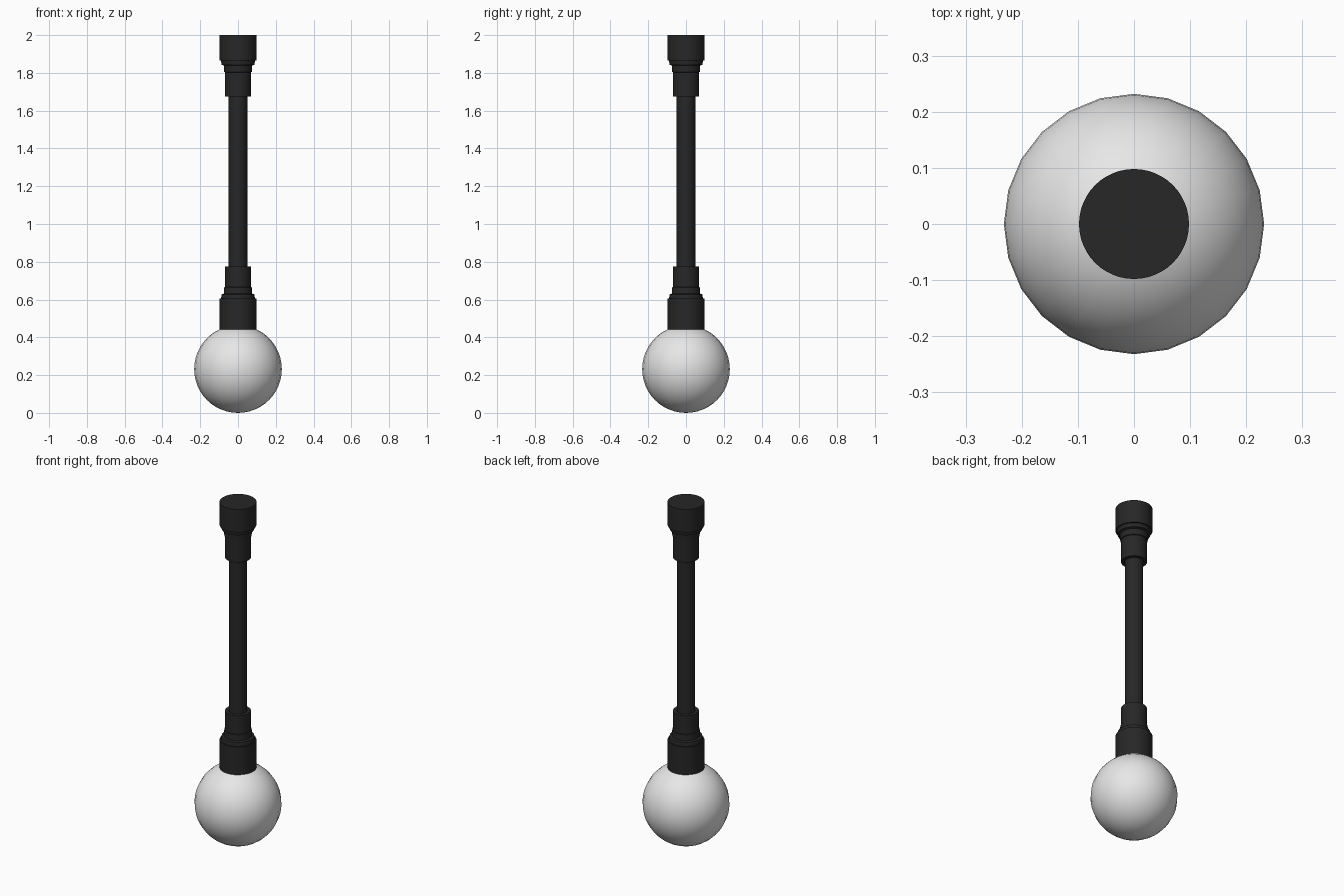
import bpy
import bmesh
import math

cube = bpy.data.objects.get("Cube")
if cube:
    bpy.data.objects.remove(cube, do_unlink=True)


def make_material(name, rgb, roughness):
    mat = bpy.data.materials.new(name)
    mat.use_nodes = True
    mat.diffuse_color = (*rgb, 1)
    bsdf = mat.node_tree.nodes["Principled BSDF"]
    bsdf.inputs["Base Color"].default_value = (*rgb, 1)
    bsdf.inputs["Roughness"].default_value = roughness
    return mat


def finish(bm, name, mat, angle):
    bmesh.ops.recalc_face_normals(bm, faces=bm.faces)
    mesh = bpy.data.meshes.new(name)
    bm.to_mesh(mesh)
    bm.free()
    mesh.materials.append(mat)
    obj = bpy.data.objects.new(name, mesh)
    bpy.context.collection.objects.link(obj)
    bpy.ops.object.select_all(action="DESELECT")
    obj.select_set(True)
    bpy.context.view_layer.objects.active = obj
    bpy.ops.object.shade_smooth_by_angle(angle=math.radians(angle))
    return obj


def lathe(name, profile, mat, sides=48):
    """Turn (radius, height) points around z and cap both ends."""
    bm = bmesh.new()
    rings = []
    for radius, z in profile:
        ring = bmesh.ops.create_circle(bm, segments=sides, radius=radius)["verts"]
        for v in ring:
            v.co.z = z
        rings.append(ring)
    for low, high in zip(rings, rings[1:]):
        for i in range(sides):
            j = (i + 1) % sides
            bm.faces.new((low[i], low[j], high[j], high[i]))
    bm.faces.new(rings[0])
    bm.faces.new(rings[-1])
    return finish(bm, name, mat, 30)


black = make_material("black metal", (0.02, 0.02, 0.02), 0.5)
white = make_material("white glass", (0.8, 0.8, 0.8), 0.3)

# Globe
bm = bmesh.new()
bmesh.ops.create_uvsphere(bm, u_segments=24, v_segments=24, radius=0.232)
bmesh.ops.translate(bm, verts=bm.verts, vec=(0, 0, 0.232))
finish(bm, "globe", white, 60)

# Central rod
lathe("rod", [(0.049, 0.7), (0.049, 1.75)], black)

# Stepped fittings: wide collar, two narrow ledges, slim sleeve
STEPS = [(0.098, 0), (0.09, 0), (0.087, 0.022), (0.075, 0.026),
         (0.073, 0.06), (0.069, 0.062)]


def fitting(name, end, shoulder, sleeve_end):
    direction = 1 if sleeve_end > end else -1
    steps = [(r, shoulder + direction * d) for r, d in STEPS]
    lathe(name, [(0.098, end)] + steps + [(0.069, sleeve_end)], black)


fitting("lamp_holder", 0.44, 0.605, 0.775)
fitting("ceiling_mount", 2.0, 1.865, 1.675)
